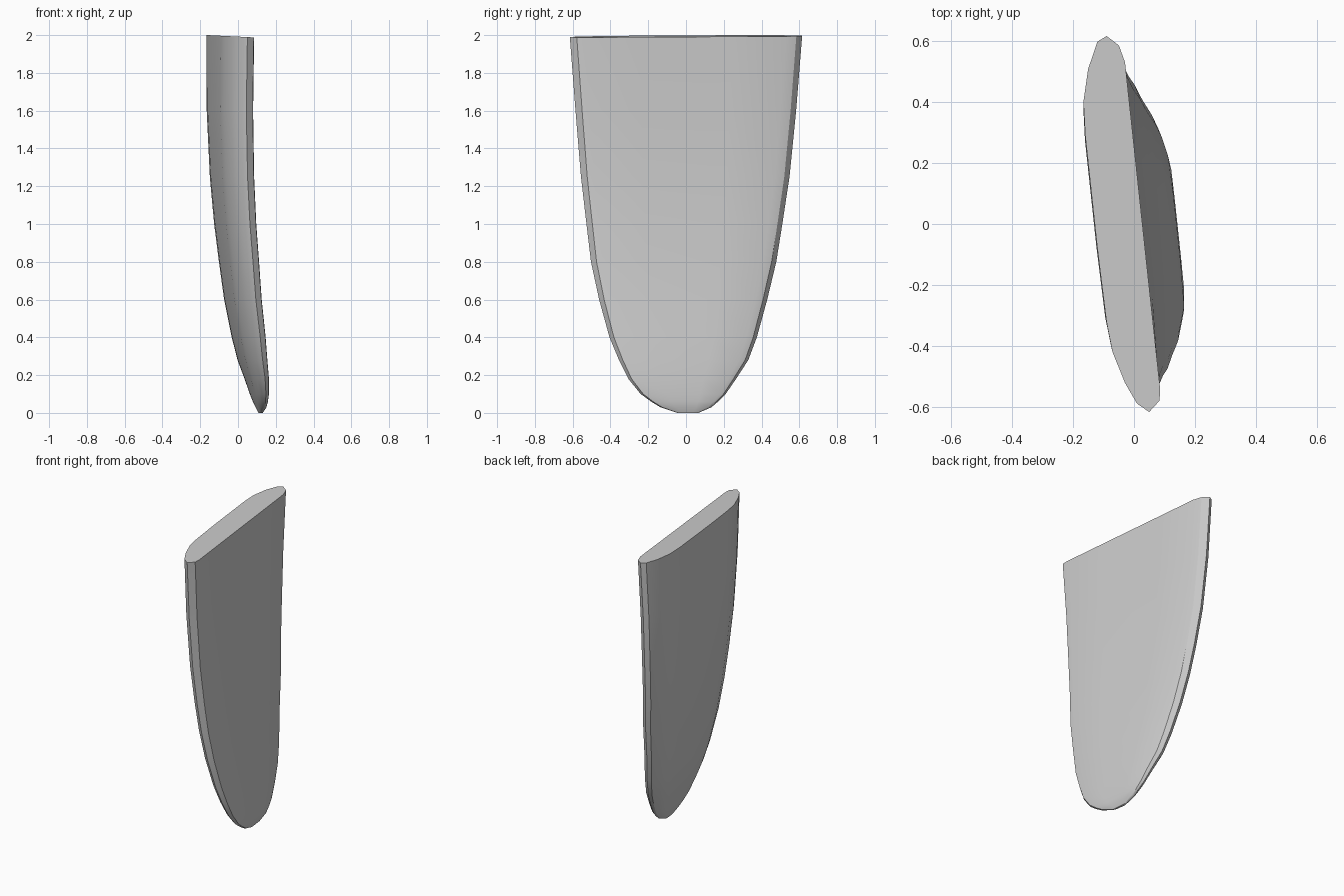
import bpy, bmesh

if "Cube" in bpy.data.objects:
    bpy.data.objects.remove(bpy.data.objects["Cube"])

# D-shaped section: (fraction of half width, depth behind the front face at the top)
PROFILE = [(1, .051), (.95, .014), (.86, 0), (.4, 0), (-.4, 0), (-.875, 0), (-.94, .006),
           (-1, .044), (-.955, .081), (-.845, .113), (-.68, .143), (-.52, .152),
           (-.13, .156), (.47, .156), (.65, .15), (.825, .123), (.97, .083)]
TILT = -0.1075

# Stations: z, y min, y max, face x at centre, thickness scale, face bulge
STATIONS = [
    (0.00, -.045, .065, .127, .09, 0),
    (0.03, -.135, .135, .138, .24, 0),
    (0.06, -.185, .17, .141, .34, 0),
    (0.10, -.24, .21, .141, .43, .001),
    (0.18, -.305, .265, .135, .55, .004),
    (0.28, -.355, .33, .122, .68, .007),
    (0.40, -.405, .375, .108, .77, .008),
    (0.60, -.46, .43, .082, .84, .006),
    (0.80, -.503, .478, .064, .88, .004),
    (1.00, -.527, .51, .047, .92, .003),
    (1.25, -.556, .548, .033, .96, .002),
    (1.60, -.585, .583, .025, 1, 0),
    (2.00, -.615, .615, .0275, 1, 0),
]

# Curved tapering blade lofted through the stations
bm = bmesh.new()
rings = []
for z, y0, y1, face_x, scale, bulge in STATIONS:
    mid, half = (y0 + y1) / 2, (y1 - y0) / 2
    ring = []
    for u, depth in PROFILE:
        y = mid + half * u
        x = face_x + TILT * y - depth * scale
        if abs(u) == .4:
            x += bulge
        # top cut slopes down slightly toward the flat face
        drop = .05 * (x + .16) if z == 2 else 0
        ring.append(bm.verts.new((x, y, z - drop)))
    rings.append(ring)
n = len(PROFILE)
for low, high in zip(rings, rings[1:]):
    for i in range(n):
        j = (i + 1) % n
        bm.faces.new((low[i], low[j], high[j], high[i]))
bm.faces.new(rings[0])
bm.faces.new(rings[-1])
bmesh.ops.recalc_face_normals(bm, faces=bm.faces)

mesh = bpy.data.meshes.new("curved_blade")
bm.to_mesh(mesh)
bm.free()
blade = bpy.data.objects.new("curved_blade", mesh)
bpy.context.collection.objects.link(blade)

# Smooth faces with crisp rim edges
bpy.context.view_layer.objects.active = blade
blade.select_set(True)
bpy.ops.object.shade_smooth_by_angle(angle=0.52)
